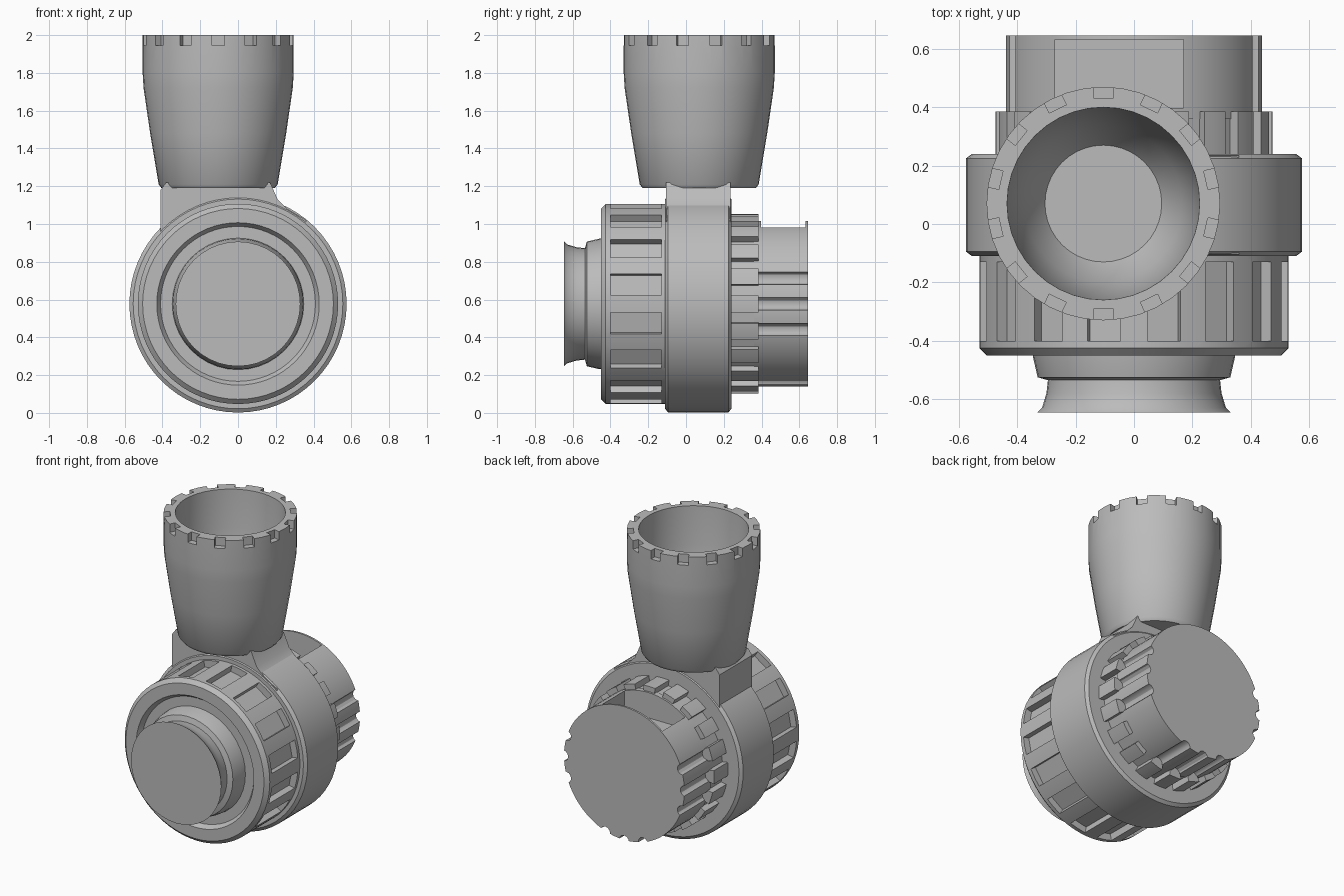
import bpy, bmesh, math
from mathutils import Matrix, Vector

if "Cube" in bpy.data.objects:
    bpy.data.objects.remove(bpy.data.objects["Cube"])

grey = bpy.data.materials.new("plain grey")
grey.use_nodes = True
colour = (0.5, 0.5, 0.5, 1)
grey.diffuse_color = colour
grey.node_tree.nodes["Principled BSDF"].inputs["Base Color"].default_value = colour

HUB = Vector((0, 0, 0.577))          # horizontal axle, along y
CUP = Vector((-0.105, 0.07, 0))      # upright axis of the cup


def finish(name, bm, angle=30):
    bmesh.ops.recalc_face_normals(bm, faces=bm.faces)
    mesh = bpy.data.meshes.new(name)
    bm.to_mesh(mesh)
    bm.free()
    mesh.materials.append(grey)
    obj = bpy.data.objects.new(name, mesh)
    bpy.context.collection.objects.link(obj)
    smooth(obj, angle)
    return obj


def smooth(obj, angle=30):
    bpy.ops.object.select_all(action='DESELECT')
    obj.select_set(True)
    bpy.context.view_layer.objects.active = obj
    bpy.ops.object.shade_smooth_by_angle(angle=math.radians(angle))


def around(axis, a, r, h):
    """Point at angle a from the axis; hub angles start at the top."""
    if axis == 'Y':
        return HUB + Vector((r * math.sin(a), h, r * math.cos(a)))
    return CUP + Vector((r * math.cos(a), r * math.sin(a), h))


def lathe(name, profile, axis='Y', sides=48):
    bm = bmesh.new()
    rings = [[bm.verts.new(around(axis, math.tau * i / sides, r, h))
              for i in range(sides)] for r, h in profile]
    for low, high in zip(rings, rings[1:]):
        for i in range(sides):
            j = (i + 1) % sides
            bm.faces.new((low[i], low[j], high[j], high[i]))
    bm.faces.new(rings[0])
    bm.faces.new(rings[-1])
    return finish(name, bm)


def extrude(name, points, y0, y1):
    bm = bmesh.new()
    face = bm.faces.new([bm.verts.new((x, y0, z)) for x, z in points])
    out = bmesh.ops.extrude_face_region(bm, geom=[face])
    verts = [v for v in out["geom"] if isinstance(v, bmesh.types.BMVert)]
    bmesh.ops.translate(bm, vec=(0, y1 - y0, 0), verts=verts)
    return finish(name, bm)


def add_box(bm, centre, size, turn=Matrix()):
    bmesh.ops.create_cube(bm, size=1, matrix=Matrix.Translation(centre) @ turn
                          @ Matrix.Diagonal((*size, 1)))


def cut(obj, bm):
    cutter = finish("cutter", bm)
    cutter.hide_render = True
    mod = obj.modifiers.new("cut", 'BOOLEAN')
    mod.operation, mod.solver, mod.object = 'DIFFERENCE', 'EXACT', cutter
    bpy.context.view_layer.objects.active = obj
    bpy.ops.object.modifier_apply(modifier=mod.name)
    bpy.data.objects.remove(cutter)
    smooth(obj)


# Central band and the neck that carries the cup
lathe("central_band", [(0.555, -0.11), (0.575, -0.095), (0.575, 0.225),
                       (0.555, 0.24)], sides=64)
extrude("neck", [(-0.41, 0.6), (0.3, 0.6), (0.36, 1.02), (0.26, 1.08), (0.21, 1.13),
                 (0.17, 1.22), (-0.38, 1.22), (-0.41, 1.18)], -0.105, 0.235)

# Hollow cup with a notched rim
cup = lathe("cup", [(0.3, 1.19), (0.315, 1.21), (0.36, 1.48), (0.395, 1.72), (0.4, 1.8),
                    (0.4, 2.0), (0.33, 2.0), (0.32, 1.75), (0.27, 1.42), (0.2, 1.32)],
            'Z', 40)
notches = bmesh.new()
for i in range(14):
    a = math.tau * (i + 0.5) / 14
    add_box(notches, around('Z', a, 0.4, 2.0), (0.08, 0.065, 0.11),
            Matrix.Rotation(a, 4, 'Z'))
cut(cup, notches)

# Front wheel with recessed panels round its edge
wheel = lathe("front_wheel", [(0.5, -0.06), (0.53, -0.1), (0.53, -0.425), (0.505, -0.45),
                              (0.43, -0.45), (0.41, -0.42), (0.3, -0.42)], sides=64)
panels = bmesh.new()
for i in range(16):
    a = math.tau * (i + 0.5) / 16
    add_box(panels, around('Y', a, 0.53, -0.265), (0.115, 0.27, 0.09),
            Matrix.Rotation(a, 4, 'Y'))
cut(wheel, panels)

# Stepped front button with a flared lip
lathe("front_button", [(0.35, -0.4), (0.345, -0.46), (0.33, -0.525), (0.295, -0.535),
                       (0.3, -0.58), (0.315, -0.63), (0.33, -0.645)], sides=40)

# Rear gear with rounded teeth
gear = lathe("rear_gear", [(0.475, 0.2), (0.475, 0.385)], sides=72)
gaps = bmesh.new()
for i in range(20):
    a = math.tau * (i + 0.5) / 20
    add_box(gaps, around('Y', a, 0.48, 0.31), (0.06, 0.3, 0.09),
            Matrix.Rotation(a, 4, 'Y'))
cut(gear, gaps)

# Rear knob: grip grooves on three sides, open slot on top
knob = lathe("rear_knob", [(0.44, 0.36), (0.44, 0.645)], sides=72)
grooves = bmesh.new()
for side in (90, 180, 270):
    for step in (-18, 0, 18):
        a = math.radians(side + step)
        bmesh.ops.create_cone(
            grooves, cap_ends=True, segments=12, radius1=0.035, radius2=0.035, depth=0.5,
            matrix=Matrix.Translation(around('Y', a, 0.445, 0.5))
            @ Matrix.Rotation(math.pi / 2, 4, 'X'))
add_box(grooves, (-0.05, 0.515, 1.0), (0.44, 0.235, 0.3))
cut(knob, grooves)
